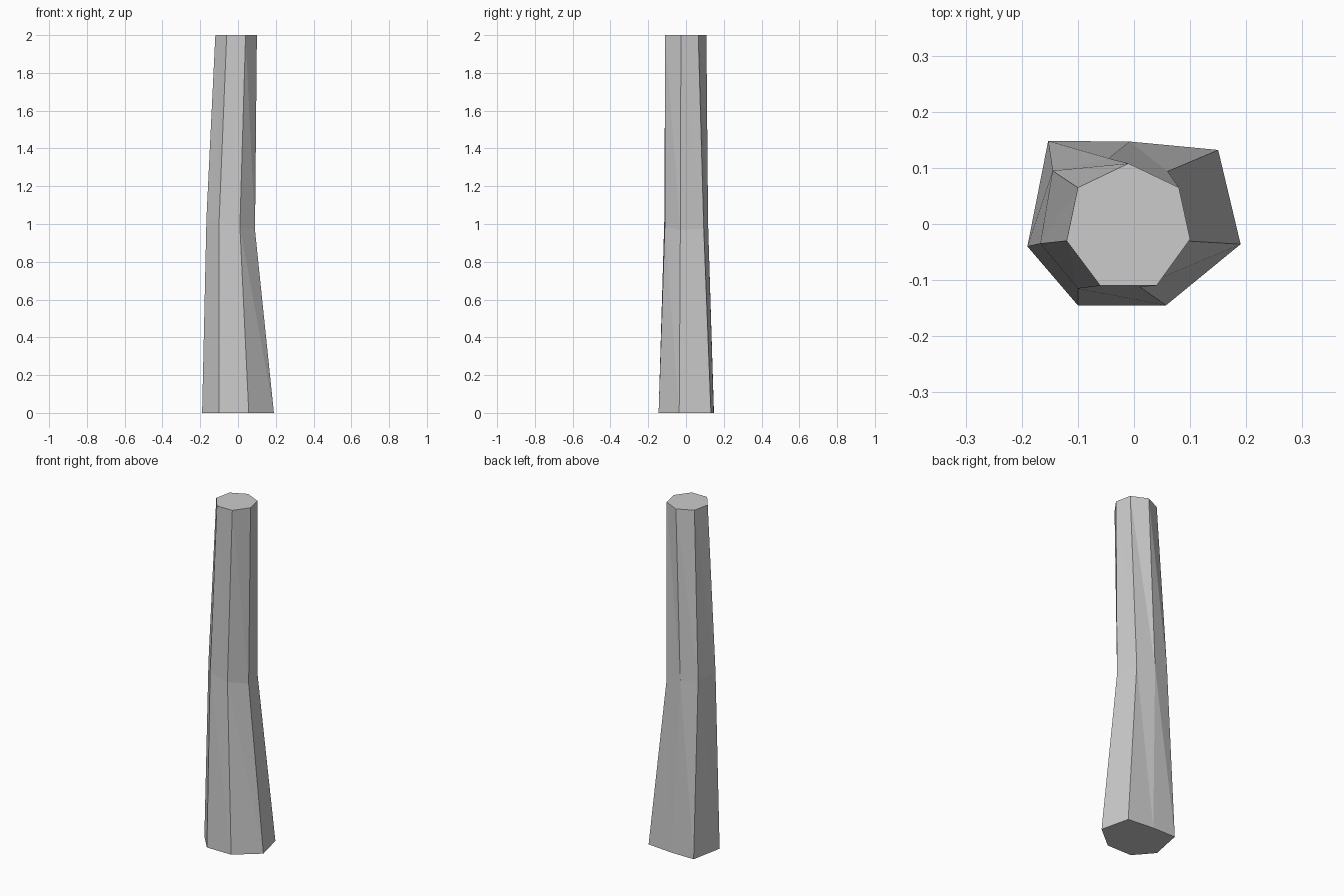
import bpy, bmesh

if "Cube" in bpy.data.objects:
    bpy.data.objects.remove(bpy.data.objects["Cube"])

# Seven-sided cross-sections (x, y), listed clockwise seen from above
base = [(-0.153, 0.148), (-0.008, 0.147), (0.15, 0.132), (0.19, -0.036),
        (0.057, -0.145), (-0.10, -0.145), (-0.19, -0.04)]
bend = [(-0.145, 0.095), (-0.045, 0.117), (0.06, 0.094), (0.09, -0.03),
        (0.01, -0.112), (-0.10, -0.115), (-0.167, -0.035)]
tip = [(-0.10, 0.065), (-0.01, 0.108), (0.08, 0.065), (0.10, -0.027),
       (0.04, -0.11), (-0.06, -0.11), (-0.12, -0.03)]

bm = bmesh.new()


def ring(section, z, tilt=0.0):
    return [bm.verts.new((x, y, z + tilt * x)) for x, y in section]


# Trunk: flared foot, slightly tilted bend, narrow flat-cut top
rings = [ring(base, 0), ring(bend, 0.99, -0.25), ring(tip, 2)]
for low, high in zip(rings, rings[1:]):
    for i in range(7):
        j = (i + 1) % 7
        bm.faces.new((low[i], high[i], high[j]))
        bm.faces.new((low[i], high[j], low[j]))

# End caps
bm.faces.new(rings[0])
bm.faces.new(rings[-1][::-1])
bmesh.ops.recalc_face_normals(bm, faces=bm.faces)

mesh = bpy.data.meshes.new("trunk")
bm.to_mesh(mesh)
bm.free()
trunk = bpy.data.objects.new("trunk", mesh)
bpy.context.collection.objects.link(trunk)
